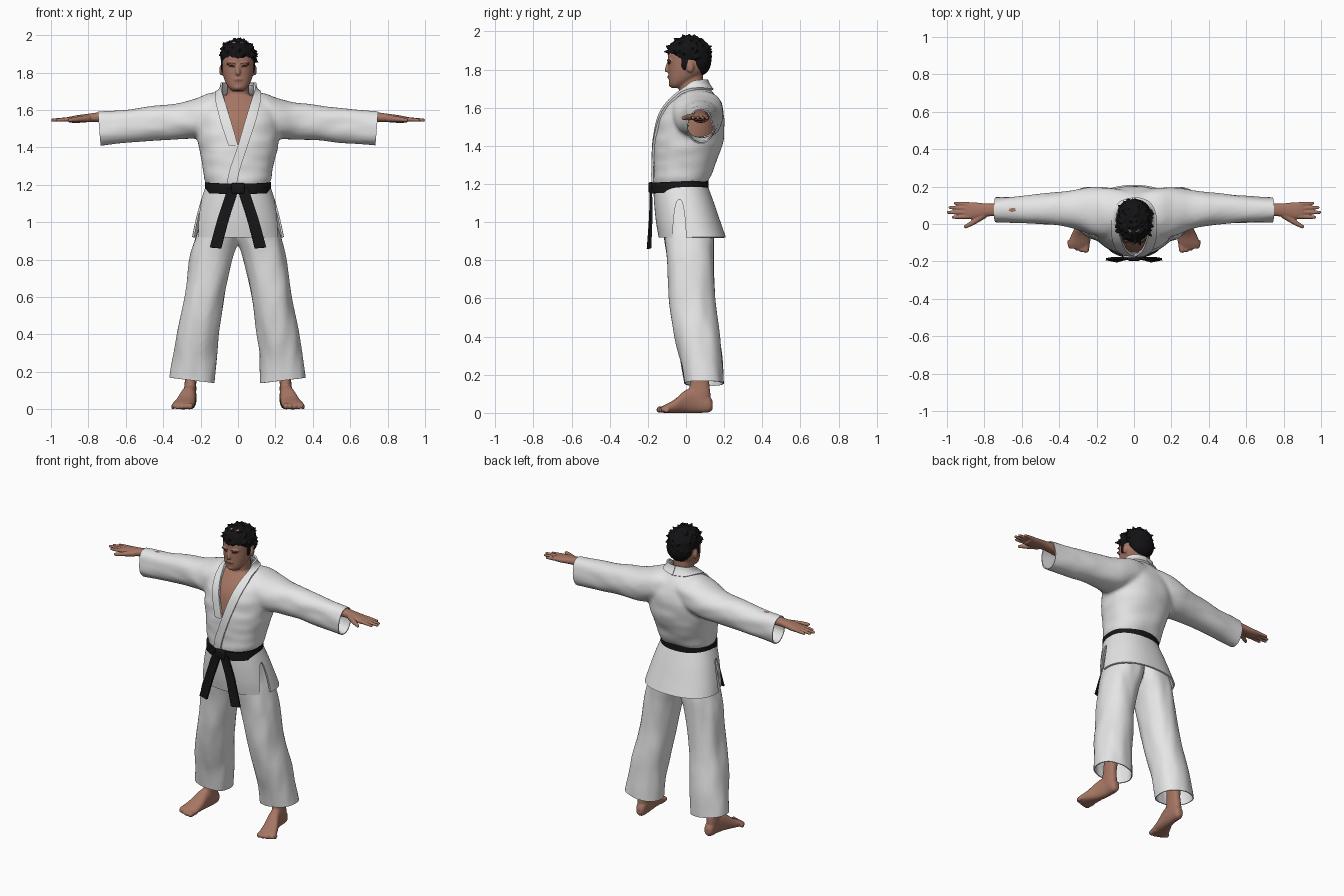
import bpy, bmesh, math, random
from mathutils import Vector, Matrix, noise
from mathutils.bvhtree import BVHTree

if "Cube" in bpy.data.objects:
    bpy.data.objects.remove(bpy.data.objects["Cube"])
random.seed(4)


def material(name, r, g, b):
    m = bpy.data.materials.new(name)
    m.use_nodes = True
    m.diffuse_color = (r, g, b, 1)
    shader = next(n for n in m.node_tree.nodes if n.type == 'BSDF_PRINCIPLED')
    shader.inputs["Base Color"].default_value = (r, g, b, 1)
    shader.inputs["Roughness"].default_value = 0.8
    return m


WHITE = material("white cotton", .8, .8, .81)
SKIN = material("skin", .38, .18, .125)
LIP = material("lip", .25, .1, .075)
BLACK = material("black belt cloth", .008, .008, .009)
HAIR = material("black hair", .006, .006, .007)
BROW = material("dark brown", .07, .035, .025)


def spline(rows, n):
    """Smooth interpolation through rows of numbers."""
    out, m = [], len(rows) - 1
    for i in range(n + 1):
        k = min(int(i * m / n), m - 1)
        f = i * m / n - k
        four = [rows[min(max(k + j, 0), m)] for j in (-1, 0, 1, 2)]
        out.append([(2*b + (c-a)*f + (2*a-5*b+4*c-d)*f*f + (3*b-a-3*c+d)*f**3) / 2
                    for a, b, c, d in zip(*four)])
    return out


def loft(bm, axis, rows, s=1, caps=True, n=24, sides=40):
    """Rows are (position along axis, low a, high a, low b, high b)."""
    rings = []
    for t, a0, a1, b0, b1 in spline(rows, n):
        ring = []
        for i in range(sides):
            c, d = math.cos(math.tau * i / sides), math.sin(math.tau * i / sides)
            c, d = (math.copysign(abs(v) ** .88, v) for v in (c, d))
            a, b = (a0 + a1 + c * (a1 - a0)) / 2, (b0 + b1 + d * (b1 - b0)) / 2
            p = {'x': (t, a, b), 'y': (a, t, b), 'z': (a, b, t)}[axis]
            ring.append(bm.verts.new((p[0] * s, p[1], p[2])))
        rings.append(ring)
    for r, q in zip(rings, rings[1:]):
        for i in range(sides):
            j = (i + 1) % sides
            bm.faces.new((r[i], r[j], q[j], q[i]))
    if caps:
        bm.faces.new(rings[0])
        bm.faces.new(rings[-1])


def blob(bm, centre, radii):
    m = Matrix.Translation(centre) @ Matrix.Diagonal((*radii, 1))
    bmesh.ops.create_icosphere(bm, subdivisions=3, radius=1, matrix=m)


def limb(bm, p, q, r0, r1):
    """Tapered stick with a round tip."""
    p, q = Vector(p), Vector(q)
    m = Matrix.Translation((p + q) / 2) @ (q - p).to_track_quat('Z', 'Y').to_matrix().to_4x4()
    bmesh.ops.create_cone(bm, cap_ends=True, segments=14, radius1=r0, radius2=r1,
                          depth=(q - p).length, matrix=m)
    blob(bm, q, (r1, r1, r1))


def bake(ob, *mods):
    """Apply modifiers given as (type, settings)."""
    mat = ob.data.materials[0]
    for kind, settings in mods:
        mod = ob.modifiers.new(kind.title(), kind)
        for key, value in settings.items():
            setattr(mod, key, value)
    dg = bpy.context.evaluated_depsgraph_get()
    mesh = bpy.data.meshes.new_from_object(ob.evaluated_get(dg), depsgraph=dg)
    ob.modifiers.clear()
    ob.data = mesh
    mesh.materials.clear()
    mesh.materials.append(mat)
    mesh.shade_smooth()
    mesh.set_sharp_from_angle(angle=math.radians(50))
    return ob


def make(name, bm, mat, *mods):
    bmesh.ops.recalc_face_normals(bm, faces=bm.faces)
    mesh = bpy.data.meshes.new(name)
    bm.to_mesh(mesh)
    bm.free()
    mesh.materials.append(mat)
    ob = bpy.data.objects.new(name, mesh)
    bpy.context.collection.objects.link(ob)
    return bake(ob, *mods)


def fused(voxel, rounds):
    return (('REMESH', dict(mode='VOXEL', voxel_size=voxel)),
            ('SMOOTH', dict(iterations=rounds, factor=.5)))


def shell(thickness, offset=0):
    return ('SOLIDIFY', dict(thickness=thickness, offset=offset))


MIRROR = ('MIRROR', {})


def surface(ob):
    bm = bmesh.new()
    bm.from_mesh(ob.data)
    tree = BVHTree.FromBMesh(bm)
    bm.free()
    return tree


def band(name, one, two, mat, thick, tree=None, off=0, s=1, n=30):
    """Strip between two edges, optionally laid onto a surface."""
    bm = bmesh.new()
    rows = []
    for a, b in zip(spline(one, n), spline(two, n)):
        row = []
        for k in range(6):
            p = Vector(a).lerp(Vector(b), k / 5)
            p.x *= s
            if tree:
                hit, normal, _, _ = tree.find_nearest(p)
                p = hit + normal * off
            row.append(bm.verts.new(p))
        rows.append(row)
    for r, q in zip(rows, rows[1:]):
        for k in range(5):
            bm.faces.new((r[k], r[k + 1], q[k + 1], q[k]))
    return make(name, bm, mat, shell(thick))


def tailor(ob, folds, amount, cuts, opening=None):
    """Add soft folds, trim open ends by planes, then give the cloth thickness."""
    bm = bmesh.new()
    bm.from_mesh(ob.data)
    bm.normal_update()
    for v, n in [(v, v.normal.copy()) for v in bm.verts]:
        v.co += n * amount * noise.noise(Vector(a * b for a, b in zip(v.co, folds)))
    for co, no, clear in cuts:
        bmesh.ops.bisect_plane(bm, geom=bm.verts[:] + bm.edges[:] + bm.faces[:],
                               plane_co=co, plane_no=no, clear_outer=clear)
    if opening:
        gone = [f for f in bm.faces if opening(f.calc_center_median())]
        bmesh.ops.delete(bm, geom=gone, context='FACES')
    bm.to_mesh(ob.data)
    bm.free()
    bake(ob, shell(.006, -1))


# Jacket body and sleeves, fused
TORSO = [(1.15, .16, -.16, .1), (1.2, .165, -.165, .105), (1.235, .181, -.17, .128),
         (1.32, .194, -.168, .16), (1.4, .213, -.166, .188), (1.47, .222, -.157, .2),
         (1.55, .222, -.14, .2), (1.6, .21, -.115, .188), (1.64, .175, -.085, .168),
         (1.68, .12, -.05, .142), (1.71, .092, -.03, .12), (1.735, .086, -.015, .106),
         (1.77, .085, -.01, .1)]
SLEEVE = [(.05, -.05, .18, 1.5, 1.69), (.14, -.07, .195, 1.47, 1.69), (.22, -.06, .198, 1.448, 1.662),
          (.3, -.03, .186, 1.445, 1.638), (.4, -.01, .17, 1.44, 1.627), (.5, 0, .16, 1.43, 1.615),
          (.62, .005, .15, 1.42, 1.602), (.77, .01, .14, 1.403, 1.59)]
bm = bmesh.new()
loft(bm, 'z', [(z, -w, w, f, b) for z, w, f, b in TORSO], n=40)
for s in (1, -1):
    loft(bm, 'x', SLEEVE, s)
jacket = make("jacket", bm, WHITE, *fused(.012, 5))
cloth = surface(jacket)

# Sleeve ends, neck, waist and the open front
SLOPE = .085 / .29
cuts = [((0, 0, 1.735), (0, 0, 1), True), ((0, 0, 1.19), (0, 0, -1), True),
        ((0, .03, 1.5), (0, 1, 0), False)]
for s in (1, -1):
    cuts += [((s * .742, 0, 1.5), (s, 0, -.08), True),
             ((0, 0, 1.41), (s, 0, -SLOPE), False)]
tailor(jacket, (7, 7, 16), .006, cuts,
       lambda c: c.y < .03 and c.z > 1.41 and abs(c.x) < SLOPE * (c.z - 1.41))

# Collar and crossing lapels
inner = [(0, .105, 1.745), (.06, .085, 1.745), (.087, .035, 1.738), (.082, -.015, 1.69),
         (.058, -.1, 1.605), (.03, -.14, 1.515), (0, -.16, 1.41), (-.04, -.165, 1.29), (-.06, -.165, 1.2)]
outer = [(0, .135, 1.69), (.075, .11, 1.69), (.115, .05, 1.695), (.12, -.02, 1.66),
         (.104, -.09, 1.59), (.078, -.13, 1.5), (.05, -.155, 1.41), (.012, -.165, 1.29), (-.008, -.165, 1.2)]
band("right_lapel", inner[:7], outer[:7], WHITE, .01, cloth, .004, -1)
band("left_lapel", inner, outer, WHITE, .012, cloth, .007)

# Jacket skirt with side slits
bm = bmesh.new()
loft(bm, 'x', [(-.5, -.072, .002, .5, 1.12), (.5, -.072, .002, .5, 1.12)])
slit = make("slit_cutter", bm, WHITE)
slit.hide_render = True
bm = bmesh.new()
loft(bm, 'z', [(1.2, -.165, .165, -.167, .105), (1.1, -.198, .198, -.162, .142),
               (1, -.224, .224, -.152, .176), (.92, -.241, .241, -.138, .204)], caps=False, sides=72)
make("jacket_skirt", bm, WHITE, shell(.01), ('BOOLEAN', dict(object=slit, operation='DIFFERENCE', solver='EXACT')))
bpy.data.objects.remove(slit)

# Belt, knot and hanging ends
bm = bmesh.new()
loft(bm, 'z', [(1.16, -.17, .17, -.176, .112), (1.216, -.17, .17, -.176, .112)], caps=False, n=4, sides=64)
for v in bm.verts:
    v.co.z += v.co.y * .05
make("belt", bm, BLACK, shell(.012))
bm = bmesh.new()
bmesh.ops.create_cube(bm, size=1, matrix=Matrix.Translation((0, -.184, 1.182)) @ Matrix.Diagonal((.07, .026, .058, 1)))
make("belt_knot", bm, BLACK, ('BEVEL', dict(width=.01, segments=3)))
for name, s in (("left_belt_end", 1), ("right_belt_end", -1)):
    band(name, [(-.005, -.184, 1.18), (.045, -.188, 1.03), (.09, -.2, .86)],
         [(.055, -.184, 1.18), (.105, -.182, 1.03), (.15, -.188, .865)], BLACK, .012, s=s)

# Trousers
LEG = [(1.12, -.02, .165, -.125, .1), (1, -.02, .2, -.12, .135), (.92, -.008, .23, -.113, .148),
       (.8, .03, .261, -.102, .146), (.6, .072, .287, -.09, .152), (.4, .102, .327, -.06, .177),
       (.25, .116, .353, -.025, .192), (.1, .124, .374, 0, .2)]
bm = bmesh.new()
for s in (1, -1):
    loft(bm, 'z', LEG, s, n=32)
trousers = make("trousers", bm, WHITE, *fused(.012, 4))
tailor(trousers, (15, 15, 5), .007, [((s * .25, 0, .155), (s * .12, 0, -1), True) for s in (1, -1)])

# Head, neck and chest
bm = bmesh.new()
loft(bm, 'z', [(1.703, -.03, .03, -.075, -.02), (1.72, -.05, .05, -.086, 0), (1.75, -.068, .068, -.09, .05),
               (1.79, -.081, .081, -.092, .1), (1.83, -.086, .086, -.093, .12), (1.88, -.086, .086, -.095, .124),
               (1.93, -.074, .074, -.08, .11), (1.965, -.04, .04, -.04, .07)])
loft(bm, 'z', [(1.58, -.075, .075, -.05, .1), (1.65, -.062, .062, -.04, .09), (1.82, -.058, .058, -.03, .088)])
loft(bm, 'z', [(z, -w * .88, w * .88, f + .014, b - .025) for z, w, f, b in TORSO[3:10]])
limb(bm, (0, -.09, 1.845), (0, -.1, 1.798), .007, .013)
blob(bm, (0, -.088, 1.762), (.024, .009, .009))
blob(bm, (0, -.077, 1.722), (.026, .014, .014))
for s in (1, -1):
    blob(bm, (s * .033, -.086, 1.847), (.03, .013, .009))
    blob(bm, (s * .09, .022, 1.812), (.01, .019, .03))
    blob(bm, (s * .055, -.085, 1.53), (.06, .04, .06))
    limb(bm, (s * .015, -.055, 1.64), (s * .09, -.03, 1.66), .012, .01)
head = make("head_and_chest", bm, SKIN, *fused(.006, 2))
face = surface(head)

# Painted features, as thin plates
for side, s in (("left", 1), ("right", -1)):
    band(side + "_eyebrow", [(.012, -.1, 1.842), (.036, -.1, 1.848), (.062, -.08, 1.842)],
         [(.012, -.1, 1.85), (.036, -.1, 1.856), (.062, -.08, 1.847)], BROW, .003, face, .001, s, 12)
    band(side + "_eye", [(.019, -.1, 1.829), (.033, -.1, 1.826), (.05, -.09, 1.829)],
         [(.019, -.1, 1.831), (.033, -.1, 1.835), (.05, -.09, 1.831)], BROW, .003, face, .001, s, 12)
band("mouth", [(-.026, -.09, 1.759), (0, -.1, 1.757), (.026, -.09, 1.759)],
     [(-.026, -.09, 1.762), (0, -.1, 1.765), (.026, -.09, 1.762)], LIP, .003, face, .001, 1, 12)

# Tousled hair
bm = bmesh.new()
CROWN, SIZE = Vector((0, .018, 1.885)), Vector((.095, .115, .092))
blob(bm, CROWN, SIZE)
blob(bm, (0, .066, 1.85), (.087, .068, .085))
for s in (1, -1):
    blob(bm, (s * .082, -.006, 1.835), (.009, .02, .04))
for i in range(190):
    d = Vector(random.gauss(0, 1) for _ in range(3)).normalized()
    if d.z < (.04 if d.y < .3 else -.6):
        continue
    drift = Vector((random.uniform(-.014, .014), random.uniform(-.014, .004), random.uniform(-.006, .004)))
    limb(bm, CROWN + d * SIZE * .85, CROWN + d * SIZE * 1.07 + drift, .017, .004)
make("hair", bm, HAIR, *fused(.005, 1))

# Hands and forearms
bm = bmesh.new()
loft(bm, 'x', [(.55, .03, .125, 1.52, 1.6), (.68, .037, .115, 1.53, 1.595), (.75, .042, .109, 1.535, 1.587),
               (.8, .038, .11, 1.535, 1.58), (.86, .026, .116, 1.531, 1.572), (.905, .03, .115, 1.533, 1.563)])
for y, tip_y, tip_x in ((.04, .036, .965), (.062, .062, .992), (.084, .088, .984), (.104, .111, .955)):
    limb(bm, (.88, y, 1.552), (tip_x, tip_y, 1.546), .013, .0085)
limb(bm, (.8, .05, 1.555), (.86, .008, 1.55), .02, .014)
limb(bm, (.86, .008, 1.55), (.9, -.014, 1.546), .014, .01)
make("hands", bm, SKIN, *fused(.004, 2), MIRROR)

# Feet and ankles
bm = bmesh.new()
loft(bm, 'y', [(.14, .238, .268, .02, .06), (.12, .224, .284, .003, .09), (.06, .222, .29, 0, .13),
               (0, .225, .307, 0, .12), (-.06, .23, .336, 0, .07), (-.11, .237, .354, 0, .043),
               (-.132, .25, .345, .003, .03)])
loft(bm, 'z', [(.05, .224, .288, .02, .128), (.1, .223, .289, .012, .128), (.16, .222, .284, .022, .122),
               (.24, .21, .285, .03, .13), (.36, .185, .29, .03, .15)])
for i in range(5):
    x, r = .254 + i * .0225, .017 - i * .0015
    limb(bm, (x, -.09, .02), (x + .003, -.138 + i * i * .0022, r), r * 1.1, r)
make("feet", bm, SKIN, *fused(.005, 2), MIRROR)
